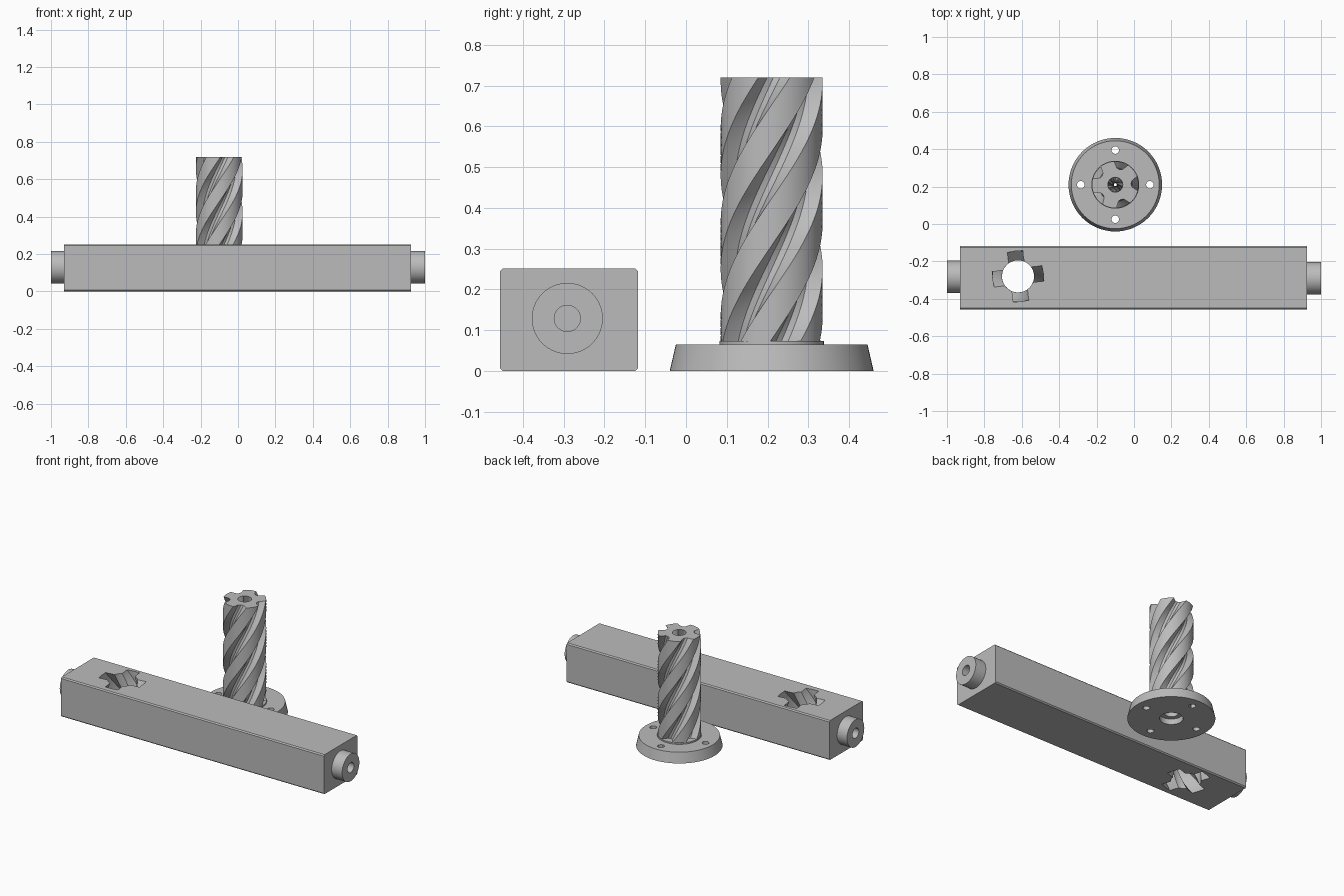
import bpy, bmesh
from math import sin, cos, pi, radians, hypot, atan2
from mathutils import Matrix, Vector

cube = bpy.data.objects.get("Cube")
if cube:
    bpy.data.objects.remove(cube, do_unlink=True)

grey = bpy.data.materials.new("plain grey")
grey.use_nodes = True
grey.diffuse_color = (0.5, 0.5, 0.5, 1)
grey.node_tree.nodes["Principled BSDF"].inputs["Base Color"].default_value = (0.5, 0.5, 0.5, 1)


def finish(name, bm, matrix=Matrix()):
    bmesh.ops.recalc_face_normals(bm, faces=bm.faces)
    bm.transform(matrix)
    mesh = bpy.data.meshes.new(name)
    bm.to_mesh(mesh)
    bm.free()
    mesh.materials.append(grey)
    obj = bpy.data.objects.new(name, mesh)
    bpy.context.collection.objects.link(obj)
    return obj


def loft(name, rings, wrap=False, matrix=Matrix()):
    """Skin equal rings of points; wrap joins last to first, otherwise cap."""
    bm = bmesh.new()
    rows = [[bm.verts.new(p) for p in ring] for ring in rings]
    pairs = list(zip(rows, rows[1:])) + ([(rows[-1], rows[0])] if wrap else [])
    for a, b in pairs:
        for i in range(len(a)):
            j = (i + 1) % len(a)
            bm.faces.new((a[i], a[j], b[j], b[i]))
    if not wrap:
        bm.faces.new(rows[0])
        bm.faces.new(rows[-1])
    return finish(name, bm, matrix)


def ring(polar, z, turn=0):
    return [(r * cos(a + turn), r * sin(a + turn), z) for a, r in polar]


def circle(r, n=64):
    return [(2 * pi * i / n, r) for i in range(n)]


def activate(obj):
    bpy.ops.object.select_all(action='DESELECT')
    obj.select_set(True)
    bpy.context.view_layer.objects.active = obj


def cut(obj, cutter):
    activate(obj)
    mod = obj.modifiers.new("cut", 'BOOLEAN')
    mod.operation, mod.solver, mod.object = 'DIFFERENCE', 'EXACT', cutter
    bpy.ops.object.modifier_apply(modifier=mod.name)
    bpy.data.objects.remove(cutter, do_unlink=True)


def smooth(obj):
    activate(obj)
    bpy.ops.object.shade_smooth_by_angle(angle=radians(30))


LEAD = 1.15                      # height of one full turn
post = Matrix.Translation((-0.1, 0.21, 0))

# Round flange: tapered rim, low collar, bore with counterbore below
profile = [(0.067, 0), (0.25, 0), (0.235, 0.065), (0.128, 0.065),
           (0.128, 0.074), (0.04, 0.074), (0.04, 0.035), (0.067, 0.035)]
flange = loft("flange", [ring(circle(r), z) for r, z in profile], True, post)
for k in range(4):
    spot = Matrix.Rotation(k * pi / 2, 4, 'Z') @ Matrix.Translation((0.185, 0, 0))
    cut(flange, loft("bolt_hole", [ring(circle(0.02, 24), z) for z in (-0.1, 0.2)],
                     matrix=post @ spot))
smooth(flange)

# Five-start twisted screw with a bore
section = []
for k in range(5):
    mid = radians(75 + 72 * k)   # middle of each groove
    for degrees, r in [(-18, 0.125), (-14, 0.104), (-10, 0.09), (0, 0.084),
                       (10, 0.09), (14, 0.104), (18, 0.125)]:
        section.append((mid + radians(degrees), r))
    section += [(mid + radians(18 + 6 * i), 0.125) for i in range(1, 6)]
bottom, top, steps = 0.07, 0.72, 60
rings = []
for i in range(steps + 1):
    z = bottom + (top - bottom) * i / steps
    rings.append(ring(section, z, 2 * pi * (z - top) / LEAD))
bore = [(a, 0.04) for a, r in section]
rings += [ring(bore, top), ring(bore, bottom, 2 * pi * (bottom - top) / LEAD)]
smooth(loft("twisted_screw", rings, True, post))

# Long beam with slightly eased long edges
bm = bmesh.new()
bmesh.ops.create_cube(bm, size=1)
bm.transform(Matrix.Translation((-0.002, -0.287, 0.126)) @ Matrix.Diagonal((1.856, 0.338, 0.252, 1)))
long_edges = [e for e in bm.edges if abs(e.verts[0].co.x - e.verts[1].co.x) > 1]
bmesh.ops.bevel(bm, geom=long_edges, offset=0.007, segments=1, affect='EDGES')
beam = finish("beam", bm)

# Twisted four-lobed opening through the beam
lobes = []
for k in range(4):
    turn = radians(97 + 90 * k)
    for x, y in [(0.075, -0.042), (0.134, -0.042), (0.136, 0), (0.134, 0.042), (0.075, 0.042)]:
        lobes.append((turn + atan2(y, x), hypot(x, y)))
    lobes += [(turn + radians(a), 0.086) for a in (37, 45, 53)]
levels = [-0.02 + 0.29 * i / 24 for i in range(25)]
opening = loft("opening", [ring(lobes, z, 2 * pi * (z - 0.252) / LEAD) for z in levels],
               matrix=Matrix.Translation((-0.62, -0.28, 0)))
cut(beam, opening)
smooth(beam)

# Hollow round journal on each end of the beam
for name, side, y in (("left_journal", 1, -0.291), ("right_journal", -1, -0.283)):
    tube = [(0.032, 0.9), (0.087, 0.9), (0.087, 1), (0.032, 1)]
    place = Matrix.Translation((0, y, 0.129)) @ Matrix.Rotation(side * pi / 2, 4, 'Y')
    smooth(loft(name, [ring(circle(r), z) for r, z in tube], True, place))
